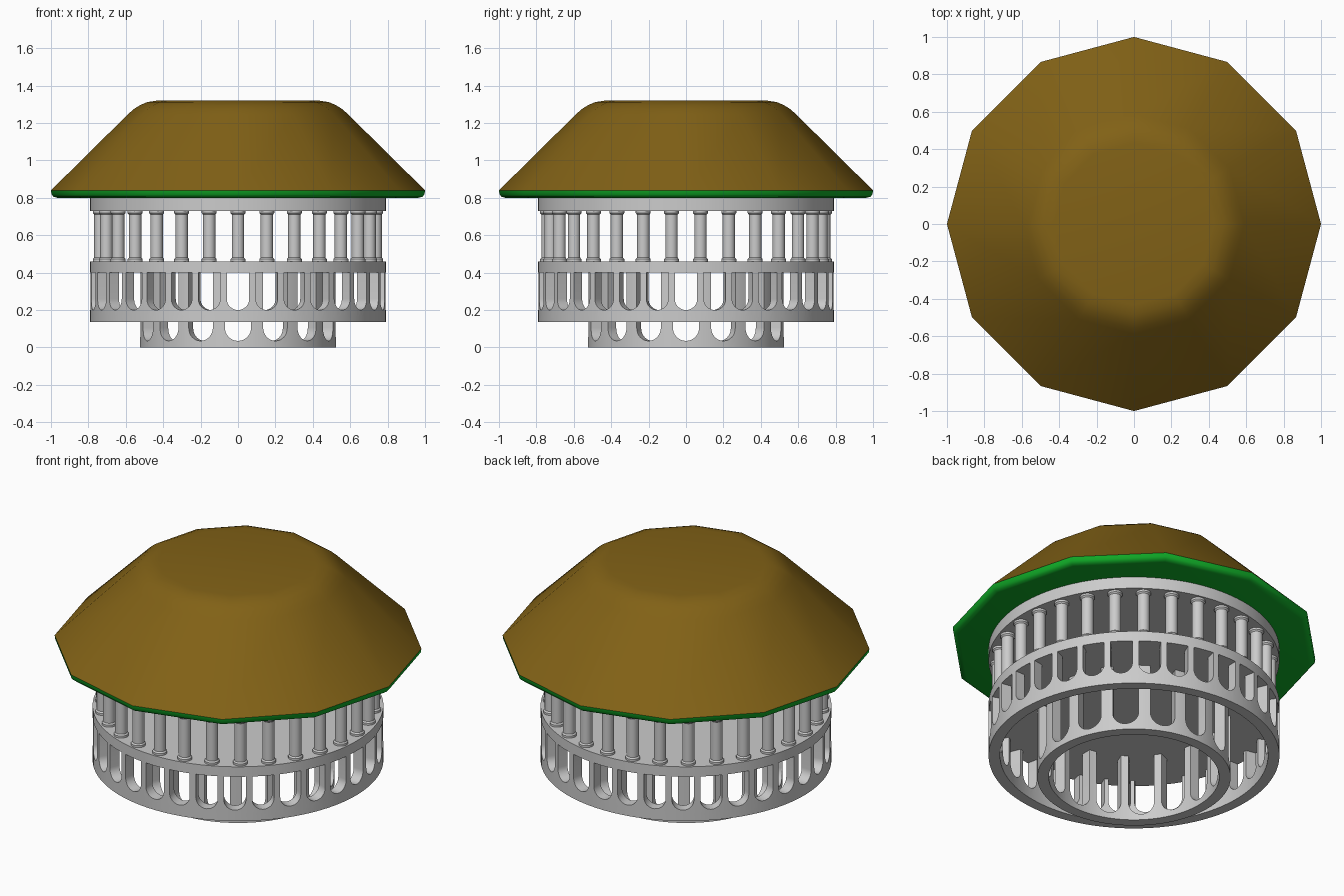
import bpy, bmesh
from math import pi, sin, cos, radians
from mathutils import Matrix, Vector

if "Cube" in bpy.data.objects:
    bpy.data.objects.remove(bpy.data.objects["Cube"])


def smooth(ob, angle):
    ob.data.shade_smooth()
    ob.data.set_sharp_from_angle(angle=radians(angle))


def finish(name, bm, angle=35, mat=None):
    bmesh.ops.recalc_face_normals(bm, faces=bm.faces[:])
    me = bpy.data.meshes.new(name)
    bm.to_mesh(me)
    bm.free()
    ob = bpy.data.objects.new(name, me)
    bpy.context.collection.objects.link(ob)
    smooth(ob, angle)
    if mat:
        me.materials.append(mat)
    return ob


def lathe(bm, profile, n, closed=False, cx=0, cy=0):
    """Turn (radius, z) points about a vertical axis; cap ends unless closed."""
    rings = [[bm.verts.new((cx + r * cos(2 * pi * i / n), cy + r * sin(2 * pi * i / n), z))
              for i in range(n)] for r, z in profile]
    pairs = list(zip(rings, rings[1:]))
    if closed:
        pairs.append((rings[-1], rings[0]))
    else:
        bm.faces.new(rings[0])
        bm.faces.new(rings[-1])
    for a, b in pairs:
        for i in range(n):
            j = (i + 1) % n
            bm.faces.new((a[i], a[j], b[j], b[i]))


def lathed(name, profile, n, closed=False, angle=35, mat=None):
    bm = bmesh.new()
    lathe(bm, profile, n, closed)
    return finish(name, bm, angle, mat)


def slotted_ring(name, r_out, r_in, z0, z1, count, width, slot_z):
    """Ring wall with round-bottomed slots open at the top."""
    ring = lathed(name, [(r_out, z0), (r_out, z1), (r_in, z1), (r_in, z0)], 128, True)
    h = width / 2
    outline = [(h, z1 + 0.05)] + [(h * cos(a), slot_z + h - h * sin(a))
               for a in (pi * k / 16 for k in range(17))] + [(-h, z1 + 0.05)]
    bm = bmesh.new()
    for i in range(count):
        rot = Matrix.Rotation(2 * pi * i / count, 3, 'Z')
        near, far = [[bm.verts.new(rot @ Vector((r, s, z))) for s, z in outline]
                     for r in (r_in - 0.04, r_out + 0.04)]
        bm.faces.new(near)
        bm.faces.new(far)
        for k in range(len(near)):
            m = (k + 1) % len(near)
            bm.faces.new((near[k], near[m], far[m], far[k]))
    cutter = finish(name + "_cutter", bm)
    cutter.hide_render = True
    mod = ring.modifiers.new("slots", 'BOOLEAN')
    mod.operation, mod.solver, mod.object = 'DIFFERENCE', 'EXACT', cutter
    bpy.context.view_layer.objects.active = ring
    bpy.ops.object.modifier_apply(modifier=mod.name)
    bpy.data.objects.remove(cutter)
    smooth(ring, 35)


brown = bpy.data.materials.new("roof_brown")
brown.diffuse_color = (0.22, 0.12, 0.008, 1)
brown.use_nodes = True
brown.node_tree.nodes["Principled BSDF"].inputs["Base Color"].default_value = brown.diffuse_color
green = bpy.data.materials.new("brim_green")
green.diffuse_color = (0.005, 0.4, 0.02, 1)
green.use_nodes = True
green.node_tree.nodes["Principled BSDF"].inputs["Base Color"].default_value = green.diffuse_color

# Twelve-sided roof and its brim
lathed("roof", [(1, 0.84), (0.59, 1.245), (0.56, 1.272), (0.525, 1.295), (0.485, 1.312),
                (0.43, 1.32)], 12, angle=40, mat=brown)
lathed("roof_brim", [(0.965, 0.8), (0.985, 0.805), (0.997, 0.818), (1, 0.84)],
       12, angle=40, mat=green)

# Solid decks above and below the columns
lathed("upper_deck", [(0.79, 0.73), (0.79, 0.8)], 128)
lathed("lower_deck", [(0.79, 0.4), (0.79, 0.46)], 128)

# Thirty columns with small capitals and bases
bm = bmesh.new()
for i in range(30):
    a = -pi / 2 + 2 * pi * i / 30
    lathe(bm, [(0.04, 0.46), (0.04, 0.472), (0.033, 0.48), (0.033, 0.71), (0.04, 0.718),
               (0.04, 0.73)], 24, cx=0.74 * cos(a), cy=0.74 * sin(a))
finish("columns", bm)

# Outer and inner arcaded rings
slotted_ring("outer_ring", 0.79, 0.728, 0.135, 0.4, 32, 0.12, 0.2)
slotted_ring("inner_ring", 0.525, 0.463, 0, 0.4, 16, 0.14, 0.035)
